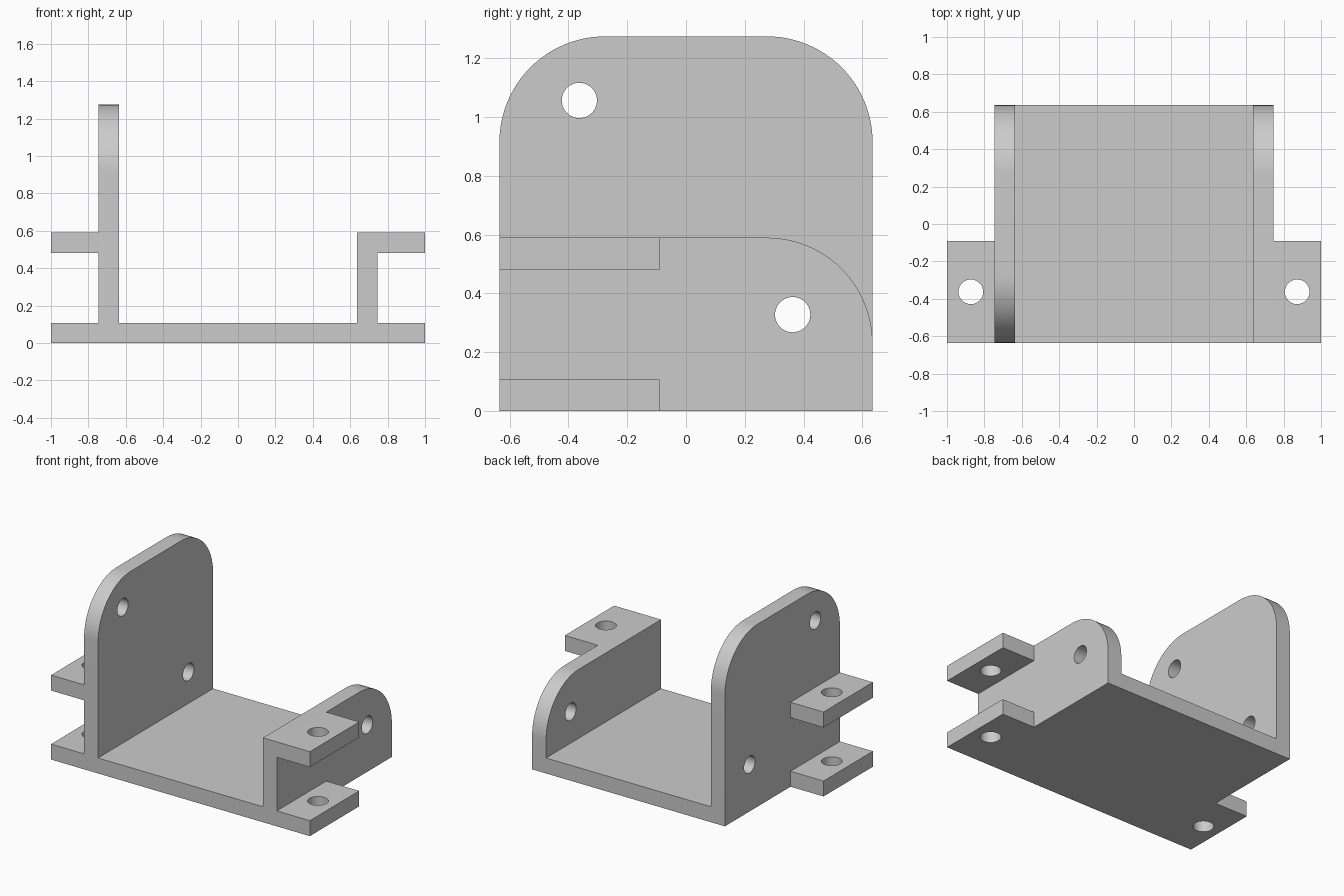
import bpy, bmesh, math
from mathutils import Vector

cube = bpy.data.objects.get("Cube")
if cube:
    bpy.data.objects.remove(cube, do_unlink=True)

# Shared dimensions
T = 0.108                 # plate thickness
OUT, TIP = 0.745, 1.0     # outer wall face, tab end
D = 0.635                 # half depth
TAB_Y = -0.09             # rear edge of the tabs
R = 0.36                  # rounded corner radius
LOW, HIGH = 0.59, 1.275   # wall tops
TAB_HOLE, WALL_HOLE = 0.066, 0.06

grey = bpy.data.materials.new("light_grey")
grey.use_nodes = True
grey.diffuse_color = (0.6, 0.6, 0.6, 1)
bsdf = next(n for n in grey.node_tree.nodes if n.type == 'BSDF_PRINCIPLED')
bsdf.inputs["Base Color"].default_value = (0.6, 0.6, 0.6, 1)


def arc(cu, cv, r, start, end, steps):
    """Points along an arc, angles in degrees."""
    angles = [math.radians(start + (end - start) * i / steps) for i in range(steps + 1)]
    return [(cu + r * math.cos(a), cv + r * math.sin(a)) for a in angles]


def plate(name, outline, holes, place, push):
    """Fill an outline with round holes and extrude it along push."""
    bm = bmesh.new()
    loops = [outline] + [arc(u, v, r, 0, 360, 40)[:-1] for u, v, r in holes]
    edges = []
    for loop in loops:
        verts = [bm.verts.new(place(u, v)) for u, v in loop]
        edges += [bm.edges.new((a, b)) for a, b in zip(verts, verts[1:] + verts[:1])]
    bmesh.ops.triangle_fill(bm, edges=edges, use_beauty=True)
    out = bmesh.ops.extrude_face_region(bm, geom=bm.faces[:], use_keep_orig=True)
    moved = [g for g in out["geom"] if isinstance(g, bmesh.types.BMVert)]
    bmesh.ops.translate(bm, verts=moved, vec=Vector(push))
    bmesh.ops.recalc_face_normals(bm, faces=bm.faces[:])
    mesh = bpy.data.meshes.new(name)
    bm.to_mesh(mesh)
    bm.free()
    mesh.materials.append(grey)
    ob = bpy.data.objects.new(name, mesh)
    bpy.context.collection.objects.link(ob)
    bpy.ops.object.select_all(action='DESELECT')
    ob.select_set(True)
    bpy.context.view_layer.objects.active = ob
    bpy.ops.object.shade_smooth_by_angle(angle=math.radians(30))
    return ob


tab_x, tab_y = (OUT + TIP) / 2, (TAB_Y - D) / 2

# Base plate with the two lower tabs
plate("base_plate",
      [(-TIP, -D), (TIP, -D), (TIP, TAB_Y), (OUT, TAB_Y), (OUT, D),
       (-OUT, D), (-OUT, TAB_Y), (-TIP, TAB_Y)],
      [(s * tab_x, tab_y, TAB_HOLE) for s in (-1, 1)],
      lambda u, v: (u, v, 0), (0, 0, T))

# Tall right wall, both top corners rounded
plate("right_wall",
      [(-D, T), (D, T)] + arc(D - R, HIGH - R, R, 0, 90, 24)
      + arc(R - D, HIGH - R, R, 90, 180, 24),
      [(-0.363, 1.057, WALL_HOLE), (0.363, 0.328, WALL_HOLE)],
      lambda u, v: (-OUT, u, v), (T, 0, 0))

# Low left wall, rear top corner rounded
plate("left_wall",
      [(-D, T), (D, T)] + arc(D - R, LOW - R, R, 0, 90, 24) + [(-D, LOW)],
      [(0.363, 0.328, WALL_HOLE)],
      lambda u, v: (OUT - T, u, v), (T, 0, 0))

# Upper tabs on both walls
for side, s in (("left", 1), ("right", -1)):
    plate(side + "_upper_tab",
          [(s * OUT, -D), (s * TIP, -D), (s * TIP, TAB_Y), (s * OUT, TAB_Y)],
          [(s * tab_x, tab_y, TAB_HOLE)],
          lambda u, v: (u, v, LOW - T), (0, 0, T))
